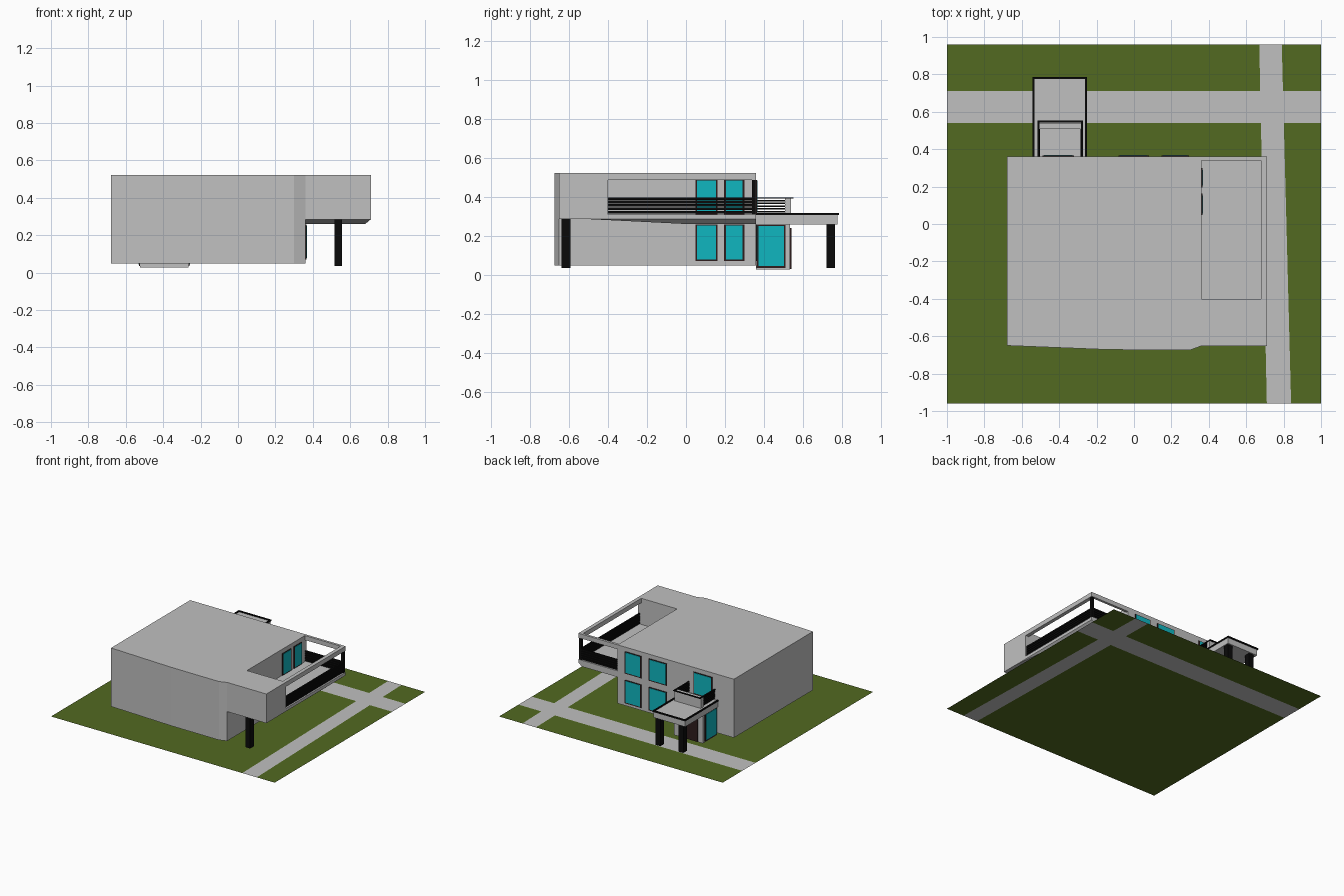
import bpy
import bmesh

if "Cube" in bpy.data.objects:
    bpy.data.objects.remove(bpy.data.objects["Cube"], do_unlink=True)


def material(name, rgb):
    m = bpy.data.materials.new(name)
    m.use_nodes = True
    m.diffuse_color = (*rgb, 1)
    bsdf = next(n for n in m.node_tree.nodes if n.type == "BSDF_PRINCIPLED")
    bsdf.inputs["Base Color"].default_value = (*rgb, 1)
    return m


PLASTER = material("light grey plaster", (0.53, 0.53, 0.53))
GRASS = material("grass green", (0.084, 0.144, 0.015))
GLASS = material("turquoise glass", (0.005, 0.47, 0.53))
BLACK = material("black metal", (0.003, 0.003, 0.003))
BROWN = material("dark brown wood", (0.026, 0.012, 0.012))


def finish(name, bm, *mats):
    mesh = bpy.data.meshes.new(name)
    bm.to_mesh(mesh)
    bm.free()
    for m in mats:
        mesh.materials.append(m)
    obj = bpy.data.objects.new(name, mesh)
    bpy.context.collection.objects.link(obj)
    return obj


def boxes(name, mat, *spans):
    """One object made of boxes, each (x0, x1, y0, y1, z0, z1)."""
    bm = bmesh.new()
    for x0, x1, y0, y1, z0, z1 in spans:
        for v in bmesh.ops.create_cube(bm, size=1)["verts"]:
            v.co.x = x1 if v.co.x > 0 else x0
            v.co.y = y1 if v.co.y > 0 else y0
            v.co.z = z1 if v.co.z > 0 else z0
    return finish(name, bm, mat)


def prism(name, mat, outline, z0, z1):
    bm = bmesh.new()
    base = bm.faces.new([bm.verts.new((x, y, z0)) for x, y in outline])
    top = bmesh.ops.extrude_face_region(bm, geom=[base])["geom"]
    for v in top:
        if isinstance(v, bmesh.types.BMVert):
            v.co.z = z1
    bmesh.ops.recalc_face_normals(bm, faces=bm.faces)
    return finish(name, bm, mat)


def rim(name, x0, x1, y0, y1, z0, z1, t):
    """Black edge trim along two sides and the outer end."""
    boxes(name, BLACK, (x0, x0 + t, y0, y1, z0, z1), (x1 - t, x1, y0, y1, z0, z1),
          (x0, x1, y1 - t, y1, z0, z1))


def window(name, axis, wall, a0, a1, z0, z1, side=1, edge=0.009):
    """Brown frame plate with a glass plate on it, on a wall facing x or y."""
    for part, mat, grow, depth in (("frame", BROWN, edge, 0.005), ("glass", GLASS, 0, 0.008)):
        d0, d1 = sorted((wall, wall + side * depth))
        a = (a0 - grow, a1 + grow)
        span = (d0, d1, *a) if axis == "x" else (*a, d0, d1)
        boxes(f"{name}_{part}", mat, (*span, z0 - grow, z1 + grow / 2))


WALL_X, BACK, SIDE, FLOOR, TOP = 0.36, 0.36, 0.71, 0.31, 0.521
SLAB = 0.285

# Lawn with two crossing paths
bm = bmesh.new()
grid = []
for y in (-0.96, 0.54, 0.71, 0.96):
    s = y + 0.96
    grid.append([bm.verts.new((x, y, 0)) for x in (-1, 0.71 - 0.021 * s, 0.84 - 0.026 * s, 1)])
for r in range(3):
    for c in range(3):
        f = bm.faces.new((grid[r][c], grid[r][c + 1], grid[r + 1][c + 1], grid[r + 1][c]))
        f.material_index = int(r == 1 or c == 1)
finish("lawn_and_paths", bm, GRASS, PLASTER)

# Main building: ground floor and wider upper floor, with a bowed front wall
front = [(-0.68, BACK), (-0.68, -0.65), (-0.13, -0.672), (0.3, -0.674), (WALL_X, -0.652)]
prism("ground_floor", PLASTER, front + [(WALL_X, BACK)], 0.048, SLAB)
prism("upper_floor", PLASTER,
      front + [(SIDE, -0.652), (SIDE, -0.4), (WALL_X, -0.4), (WALL_X, BACK)], SLAB, TOP)

# Terrace floor, roof beams and sloping soffit
boxes("terrace_floor", PLASTER, (WALL_X, SIDE, -0.4, BACK, SLAB, FLOOR))
boxes("terrace_roof_beams", PLASTER, (0.68, SIDE, -0.4, BACK, 0.485, TOP),
      (WALL_X, 0.68, 0.34, BACK, 0.485, TOP))
bm = bmesh.new()
inner, outer = [], []
for x, low_x, row in ((WALL_X, WALL_X, inner), (SIDE, 0.68, outer)):
    for co in ((x, -0.5, SLAB), (low_x, 0, 0.26), (low_x, BACK, 0.26), (x, BACK, SLAB)):
        row.append(bm.verts.new(co))
bm.faces.new(inner)
bm.faces.new((outer[0], outer[1], outer[2], outer[3]))
for i in range(4):
    j = (i + 1) % 4
    bm.faces.new((inner[i], inner[j], outer[j], outer[i]))
bmesh.ops.triangulate(bm, faces=[f for f in bm.faces if len(f.verts) == 4])
bmesh.ops.recalc_face_normals(bm, faces=bm.faces)
finish("terrace_soffit", bm, PLASTER)

# Terrace railing and corner post
bars = []
for i in range(5):
    z = FLOOR + 0.004 + 0.0175 * i
    bars += [(0.69, 0.702, -0.4, 0.355, z, z + 0.013), (WALL_X, 0.702, 0.343, 0.355, z, z + 0.013)]
boxes("terrace_railing", BLACK, *bars)
boxes("terrace_corner_post", BLACK, (0.685, 0.706, 0.338, 0.357, FLOOR, 0.485))

# Post under the overhang
boxes("overhang_post", BLACK, (0.515, 0.557, -0.64, -0.592, 0.035, SLAB))

# Windows on the side and back walls, both floors
for floor, z0, z1 in (("upper", 0.318, 0.482), ("lower", 0.078, 0.252)):
    for n, (a0, a1) in enumerate(((0.057, 0.153), (0.205, 0.29)), 1):
        window(f"{floor}_side_window_{n}", "x", WALL_X, a0, a1, z0, z1)
    for n, (a0, a1) in enumerate(((0.155, 0.285), (-0.075, 0.07)), 1):
        window(f"{floor}_back_window_{n}", "y", BACK, a0, a1, z0, z1)
window("balcony_window", "y", BACK, -0.48, -0.33, 0.318, 0.482)

# Entrance porch with glazed sides and a wooden door
boxes("porch_walls", PLASTER, (-0.525, -0.265, BACK, 0.534, 0.027, 0.258))
for name, x, side in (("left", -0.265, 1), ("right", -0.525, -1)):
    window(f"porch_{name}_glazing", "x", x, 0.372, 0.502, 0.044, 0.25, side)
boxes("porch_door", BROWN, (-0.48, -0.365, 0.534, 0.541, 0.03, 0.24))

# Canopy with black trim, on two posts
boxes("canopy", PLASTER, (-0.537, -0.255, BACK, 0.777, 0.257, 0.308))
rim("canopy_trim", -0.542, -0.25, BACK, 0.785, 0.305, 0.316, 0.011)
boxes("canopy_posts", BLACK, *[(x - 0.022, x + 0.022, 0.72, 0.766, 0.035, 0.257)
                               for x in (-0.285, -0.49)])

# Small balcony on the canopy
boxes("balcony_parapet", PLASTER, (-0.51, -0.277, 0.508, 0.54, 0.308, 0.39))
rim("balcony_handrail", -0.515, -0.272, BACK, 0.553, 0.39, 0.397, 0.011)
boxes("balcony_railings", BLACK, *[(x - 0.005, x + 0.005, BACK, 0.508, z, z + 0.008)
                                   for x in (-0.507, -0.28)
                                   for z in (0.32, 0.334, 0.348, 0.362, 0.376)])
